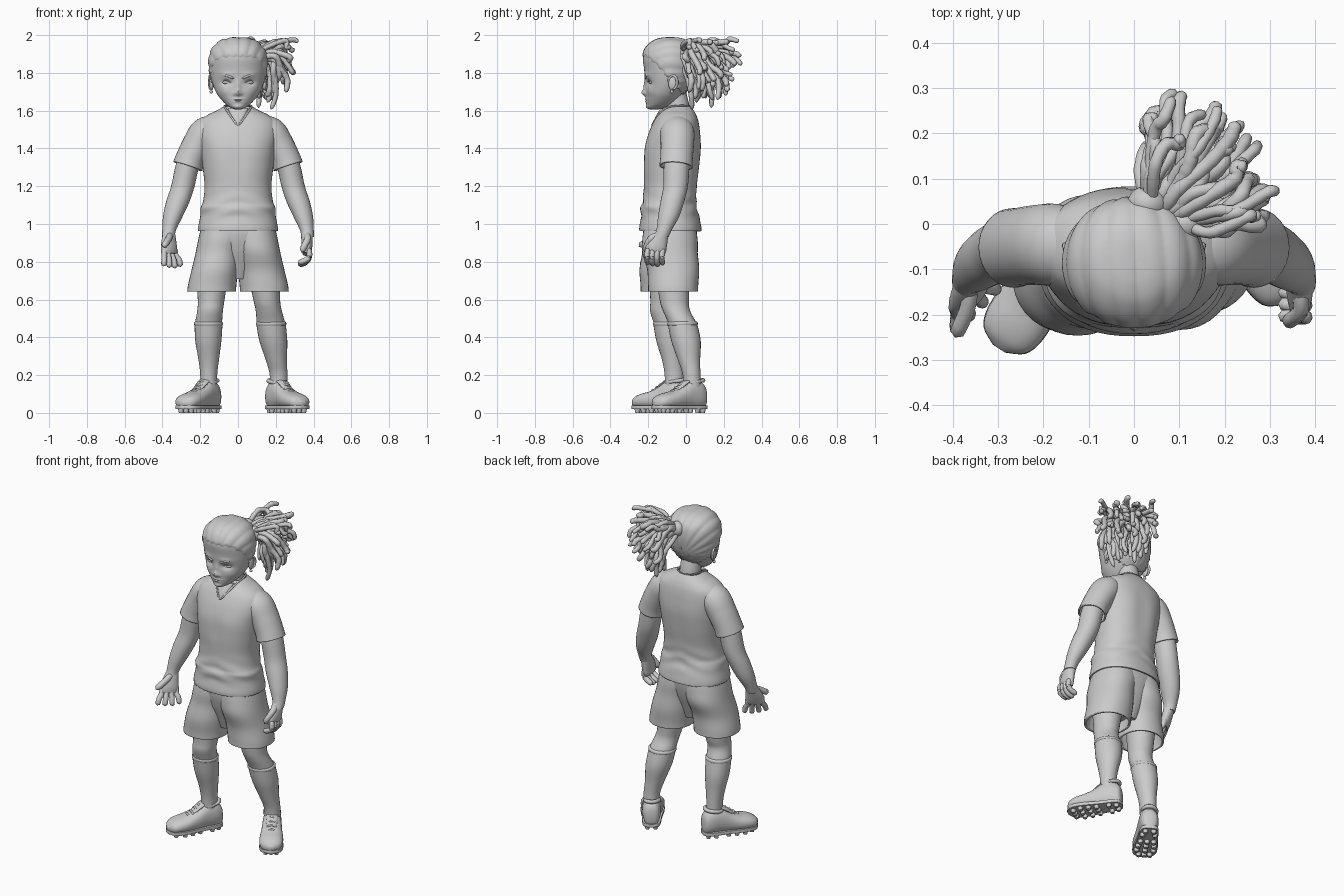
import bpy, bmesh, math, random
from math import sin, cos, pi, exp
from mathutils import Vector, Matrix

random.seed(4)


def finish(name, bm, solid=0):
    bmesh.ops.recalc_face_normals(bm, faces=bm.faces)
    me = bpy.data.meshes.new(name)
    bm.to_mesh(me)
    bm.free()
    me.polygons.foreach_set("use_smooth", [True] * len(me.polygons))
    me.set_sharp_from_angle(angle=math.radians(50))
    ob = bpy.data.objects.new(name, me)
    bpy.context.collection.objects.link(ob)
    if solid:
        mod = ob.modifiers.new("cloth", 'SOLIDIFY')
        mod.thickness, mod.offset = solid, -1
    return ob


def spline(keys, steps):
    """Catmull-Rom through tuples of any length."""
    out = []
    for i in range(len(keys) - 1):
        a, b, c, d = (keys[max(0, min(len(keys) - 1, i + k))] for k in (-1, 0, 1, 2))
        for s in range(steps):
            t = s / steps
            out.append([.5 * (2*q + (r-p)*t + (2*p-5*q+4*r-w)*t*t + (3*q-p-3*r+w)*t**3)
                        for p, q, r, w in zip(a, b, c, d)])
    return out + [list(keys[-1])]


def loft(name, keys, n=28, steps=5, axis=None, ref=(0, 1, 0), power=2, caps=(1, 1),
         shape=None, solid=0, mat=None):
    """Skin of elliptical rings (x, y, z, ru, rv); fixed axis or following the path."""
    rings, bm, rows = spline(keys, steps), bmesh.new(), []
    for i, (x, y, z, ru, rv) in enumerate(rings):
        t = Vector(axis) if axis else (Vector(rings[min(i+1, len(rings)-1)][:3])
                                       - Vector(rings[max(i-1, 0)][:3])).normalized()
        u = Vector(ref).cross(t).normalized()
        v = t.cross(u)
        row = []
        for k in range(n):
            c, s = cos(2*pi*k/n), sin(2*pi*k/n)
            e = 2 / power
            p = Vector((x, y, z)) + u*math.copysign(abs(c)**e, c)*max(ru, .0005) \
                + v*math.copysign(abs(s)**e, s)*max(rv, .0005)
            row.append(bm.verts.new(shape(p) if shape else p))
        rows.append(row)
    for a, b in zip(rows, rows[1:]):
        for k in range(n):
            bm.faces.new((a[k], a[(k+1) % n], b[(k+1) % n], b[k]))
    for flag, row in zip(caps, (rows[0], rows[-1])):
        if flag:
            bm.faces.new(row)
    if mat:
        bm.transform(mat)
    return finish(name, bm, solid)


def ball(name, loc, size):
    bm = bmesh.new()
    bmesh.ops.create_uvsphere(bm, u_segments=20, v_segments=12, radius=1)
    bm.transform(Matrix.Translation(loc) @ Matrix.Diagonal((*size, 1)))
    return finish(name, bm)


def strand(name, pts, r, n=8, steps=4, lump=0):
    """Round cord with rounded ends."""
    path, keys = spline(pts, steps), []
    for i, p in enumerate(path):
        t = i / (len(path) - 1)
        k = (1 - abs(2*t - 1)**7)**.5 * (1 + lump*sin(i*2.1))
        keys.append((*p, r*k, r*k))
    return loft(name, keys, n, 1, ref=(.31, .2, .93))


UP = (0, 0, 1)

# Head with sculpted face: z, half width, front y, back y
profile = [(1.606, .012, -.19, -.15), (1.616, .04, -.205, -.11), (1.645, .076, -.211, -.05), (1.69, .112, -.213, -.01),
           (1.75, .137, -.215, .03), (1.82, .15, -.222, .05), (1.88, .151, -.228, .055),
           (1.93, .132, -.212, .045), (1.965, .095, -.175, .01), (1.98, .052, -.135, -.03),
           (1.984, .0, -.09, -.08)]
head_keys = [(0, (f+b)/2, z, w, (b-f)/2) for z, w, f, b in profile]
# x, z, push forward, spread x, spread z
features = [(0, 1.695, .021, .015, .016), (0, 1.73, .01, .013, .03), (0, 1.66, .006, .028, .006),
            (0, 1.649, .005, .022, .005), (0, 1.654, -.005, .03, .003), (0, 1.62, .006, .025, .01),
            (.06, 1.748, -.016, .028, .015), (.06, 1.79, .006, .035, .012),
            (.02, 1.69, .006, .009, .008), (.075, 1.7, .004, .03, .02)]


def face(p):
    if p.y < -.1:
        d = sum(a*exp(-((abs(p.x)-x)/sx)**2 - ((p.z-z)/sz)**2) for x, z, a, sx, sz in features)
        p.y -= d * min(1, (-.1-p.y)/.04)
    return p


def hair(p):
    line = [(-.3, 1.885), (-.2, 1.875), (-.15, 1.83), (-.1, 1.775), (-.05, 1.72), (.0, 1.65), (.2, 1.64)]
    for (a, za), (b, zb) in zip(line, line[1:]):
        if a <= p.y < b:
            h = za + (zb-za)*(p.y-a)/(b-a)
    ang = math.atan2(p.x, p.z-1.74)
    m = max(0, min(1, (p.z-h + .006*sin(ang*26))/.03 + .5))
    ridge = .0045*abs(sin(ang*12 + p.y*3))
    c = Vector((0, -.085, 1.82))
    return p + (p-c).normalized()*(-.012 + m*(.014 + ridge))


loft("head", head_keys, 96, 8, UP, shape=face)
loft("hair_cap", head_keys, 140, 7, UP, shape=hair)
loft("neck", [(0, -.045, 1.5, .085, .075), (0, -.045, 1.58, .066, .066),
              (0, -.045, 1.64, .06, .06), (0, -.06, 1.7, .06, .06)], axis=UP)
for s in (-1, 1):
    ball("eye", (s*.06, -.176, 1.75), (.024, .018, .011))
    strand("upper_eyelid", [(s*.034, -.199, 1.748), (s*.06, -.196, 1.762), (s*.088, -.177, 1.758)], .004)
    strand("eyebrow", [(s*.022, -.216, 1.77), (s*.06, -.209, 1.786), (s*.105, -.174, 1.795)], .006)
    ball("ear", (s*.14, -.07, 1.745), (.012, .024, .038))
    rim = [(s*(.146+.006*cos(a)), -.07+.023*cos(a), 1.75+.036*sin(a)) for a in [-1.6+i*.6 for i in range(9)]]
    strand("ear_rim", rim, .007)
    ball("earring", (s*.142, -.075, 1.7), (.009, .009, .009))

# Ponytail locks fanning to the back and one side
for loc in ((.03, .045, 1.905), (.11, .0, 1.895)):
    ball("hair_tie", loc, (.045, .04, .045))
levels = [(24, 8), (4, 10), (-16, 12), (-36, 12), (-55, 11), (-74, 8)]
for elev, count in levels:
    for i in range(count):
        t = (i + random.uniform(.1, .9)) / count
        az = math.radians(-6 + 100*t)
        el = math.radians(elev + random.uniform(-10, 10))
        length = random.uniform(.2, .275)
        flat = Vector((cos(az), sin(az), 0))
        root = Vector((.115 - .09*t, .0 + .045*t, 1.9 + .03*sin(el)))
        end = Vector((.06, .03, 1.875)) + flat*length*max(.42, cos(el)) + Vector((0, 0, length*sin(el)))
        end.z = min(end.z, 1.965)
        out = root + flat*.07 + Vector((0, 0, .03 + .035*sin(el)))
        w = [Vector([random.uniform(-.02, .02) for _ in range(3)]) for _ in range(3)]
        a = out.lerp(end, .35) + flat*.02 + Vector((0, 0, .015))
        b = out.lerp(end, .72) + flat*.015 + Vector((0, 0, .005))
        for p in (out, a, b):
            p.z = min(p.z, 1.96)
        strand("hair_lock", [root, out + w[0], a + w[1], b + w[2], end], random.uniform(.013, .017), 8, 6, .06)

# Shirt: z, half width, front y, back y
body = [(.962, .212, -.247, .083), (.985, .211, -.247, .081), (1.04, .2, -.238, .07), (1.085, .198, -.24, .058),
        (1.12, .185, -.23, .055), (1.2, .177, -.224, .06), (1.3, .187, -.228, .075),
        (1.4, .2, -.224, .084), (1.48, .212, -.2, .078), (1.54, .203, -.172, .068),
        (1.575, .165, -.15, .056), (1.6, .115, -.13, .042), (1.622, .074, -.112, .026)]


def wrinkle(p):
    f = exp(-((p.z-1.1)/.07)**2)
    p.y += .003*f*sin(p.z*80 + abs(p.x)*30)
    if p.y > 0:
        p.y -= .008*exp(-(p.x/.05)**2 - ((p.z-1.35)/.15)**2)
    else:
        p.y += .008*exp(-(p.x/.05)**2 - ((p.z-1.36)/.1)**2)
    return p


loft("shirt_body", [(0, (f+b)/2, z, w, (b-f)/2) for z, w, f, b in body], 56, 6, UP,
     power=2.25, caps=(0, 0), shape=wrinkle, solid=.008)
# Collar with a V at the front
collar = [(0, -.178, 1.525), (.035, -.155, 1.565), (.066, -.11, 1.612), (.07, -.045, 1.626), (.048, .01, 1.626), (0, .027, 1.624)]
strand("collar", [(-x, y, z) for x, y, z in collar[::-1]] + collar[1:], .005)
loft("neck_opening", [(0, -.172, 1.53, .003, .005), (0, -.151, 1.565, .031, .012),
                      (0, -.115, 1.612, .055, .02)], axis=UP)

# Sleeves, arms and hands
for s in (-1, 1):
    loft("sleeve", [(s*.12, -.05, 1.525, .06, .075), (s*.172, -.046, 1.485, .082, .09),
                    (s*.215, -.046, 1.42, .08, .088), (s*.25, -.05, 1.35, .078, .086),
                    (s*.266, -.053, 1.305, .081, .088)], 32, caps=(1, 0), solid=.009)
    loft("arm", [(s*.24, -.045, 1.4, .065, .07), (s*.27, -.05, 1.3, .063, .068),
                 (s*.292, -.055, 1.2, .062, .065), (s*.318, -.072, 1.12, .062, .063),
                 (s*.345, -.092, 1.04, .052, .056), (s*.364, -.115, .97, .037, .041),
                 (s*.368, -.13, .93, .033, .038)], axis=UP)
    # the open hand lies diagonally, the curled one points forward
    ref = (1, 1, 0) if s < 0 else (0, 1, 0)
    loft("palm", [(s*.364, -.12, .96, .03, .03), (s*.365, -.138, .92, .03, .043),
                  (s*.365, -.158, .87, .027, .055), (s*.36, -.165, .84, .02, .05)], 20, ref=ref)
    for i in range(4):
        k, drop = i - 1.5, .008*abs(i - 1.3)
        if s < 0:
            dx, dy = -.02*k, -.02*k
            pts = [(-.365+dx, -.155+dy, .875), (-.36+dx, -.168+dy, .835), (-.352+dx*1.3, -.18+dy*1.3, .8+drop),
                   (-.348+dx*1.5, -.19+dy*1.5, .762+drop)]
        else:
            y = -.162 - .026*k
            pts = [(.372, y, .875), (.378, y-.005, .83), (.358, y-.005, .795+drop), (.318, y, .78+drop)]
        strand("finger", pts, .0155, 10)
    tip = (-.395, -.25, .88) if s < 0 else (.335, -.22, .85)
    strand("thumb", [(s*.36, -.135, .945), (s*.368, -.188, .92), tip], .018, 10)

# Shorts: hidden crotch piece and two leg tubes
loft("shorts_hips", [(0, -.085, 1.0, .19, .14), (0, -.085, .94, .185, .142), (0, -.085, .86, .14, .125),
                     (0, -.085, .79, .1, .1), (0, -.085, .71, .06, .07)], 40, axis=UP, power=2.2)
for s in (-1, 1):
    y = -.088 + s*.02
    loft("shorts_leg", [(s*.078, -.085, .98, .118, .138), (s*.088, -.085, .92, .122, .146),
                        (s*.104, -.085, .85, .12, .147), (s*.122, y, .76, .123, .138),
                        (s*.136, y, .68, .128, .133), (s*.14, y, .643, .129, .132)],
         36, axis=UP, caps=(1, 0), solid=.012, power=2.15)

# Legs and socks
left = [(-.135, -.105, .76, .088, .092), (-.142, -.113, .6, .071, .076), (-.148, -.12, .54, .068, .07),
        (-.156, -.1, .47, .071, .07), (-.157, -.085, .38, .066, .069), (-.155, -.07, .28, .051, .054),
        (-.155, -.062, .2, .042, .048), (-.155, -.06, .1, .042, .048)]
right = [(.135, -.07, .76, .088, .092), (.152, -.062, .6, .071, .078), (.163, -.05, .54, .069, .072),
         (.175, -.018, .47, .075, .075), (.187, .0, .38, .071, .075), (.203, .016, .28, .053, .056),
         (.215, .03, .2, .044, .044), (.217, .036, .1, .044, .046)]
for keys in (left, right):
    loft("leg", keys, axis=UP)
    loft("sock", [(x, y, z, a+.003, b+.003) for x, y, z, a, b in keys[3:]], axis=UP)
    x, y, z, a, b = keys[3]
    loft("sock_cuff", [(x, y, z+.014, a-.002, b-.002), (x, y, z+.008, a+.005, b+.005), (x, y, z-.004, a+.005, b+.005),
                       (x, y, z-.01, a-.002, b-.002)], axis=UP, steps=2)

# Studded shoes, modelled pointing to -y and then turned outwards
upper = [(0, .066, .075, .014, .024), (0, .056, .085, .038, .06), (0, .02, .096, .05, .078),
         (0, -.03, .098, .053, .08), (0, -.085, .08, .058, .06), (0, -.14, .068, .065, .047),
         (0, -.19, .062, .064, .04), (0, -.225, .056, .05, .03), (0, -.245, .052, .014, .012)]


def floor_clamp(p):
    p.z = max(p.z, .026)
    return p


def sole_clamp(p):
    p.z = max(.02, min(.04, p.z))
    return p


for (ax, ay), turn, size in (((-.155, -.055), -33, 1.07), ((.208, .042), 33, 1.03)):
    mat = (Matrix.Translation((ax, ay, 0)) @ Matrix.Rotation(math.radians(turn), 4, 'Z')
           @ Matrix.Diagonal((size, size, 1, 1)))
    loft("shoe_upper", upper, 28, 4, (0, -1, 0), UP, 2.3, shape=floor_clamp, mat=mat)
    loft("shoe_sole", [(x, y, .03, a+.001, .03) for x, y, z, a, b in upper], 28, 4,
         (0, -1, 0), UP, 2.6, shape=sole_clamp, mat=mat)
    ring = [(.04*cos(a), .003+.047*sin(a), .165+.008*sin(a)) for a in [i*pi/6 for i in range(14)]]
    strand("shoe_collar", [mat @ Vector(p) for p in ring], .012)
    loft("shoe_tongue", [(0, -.03, .175, .03, .012), (0, -.055, .16, .032, .012), (0, -.09, .135, .028, .01),
                         (0, -.12, .112, .02, .006)], 16, 4, ref=(0, 1, .2), mat=mat)
    for i in range(4):
        y, z = -.06 - .022*i, .158 - .015*i
        strand("lace", [mat @ Vector(p) for p in ((-.032, y, z-.012), (0, y-.006, z+.008), (.032, y, z-.012))], .006)
    for y, w in ((.04, .022), (.0, .033), (-.07, .035), (-.115, .042), (-.16, .045), (-.205, .03)):
        for x in (-w, 0, w) if y < -.05 else (-w, w):
            bm = bmesh.new()
            bmesh.ops.create_cone(bm, cap_ends=True, segments=12, radius1=.011, radius2=.016, depth=.026)
            bm.transform(mat @ Matrix.Translation((x, y, .013)))
            finish("stud", bm)
